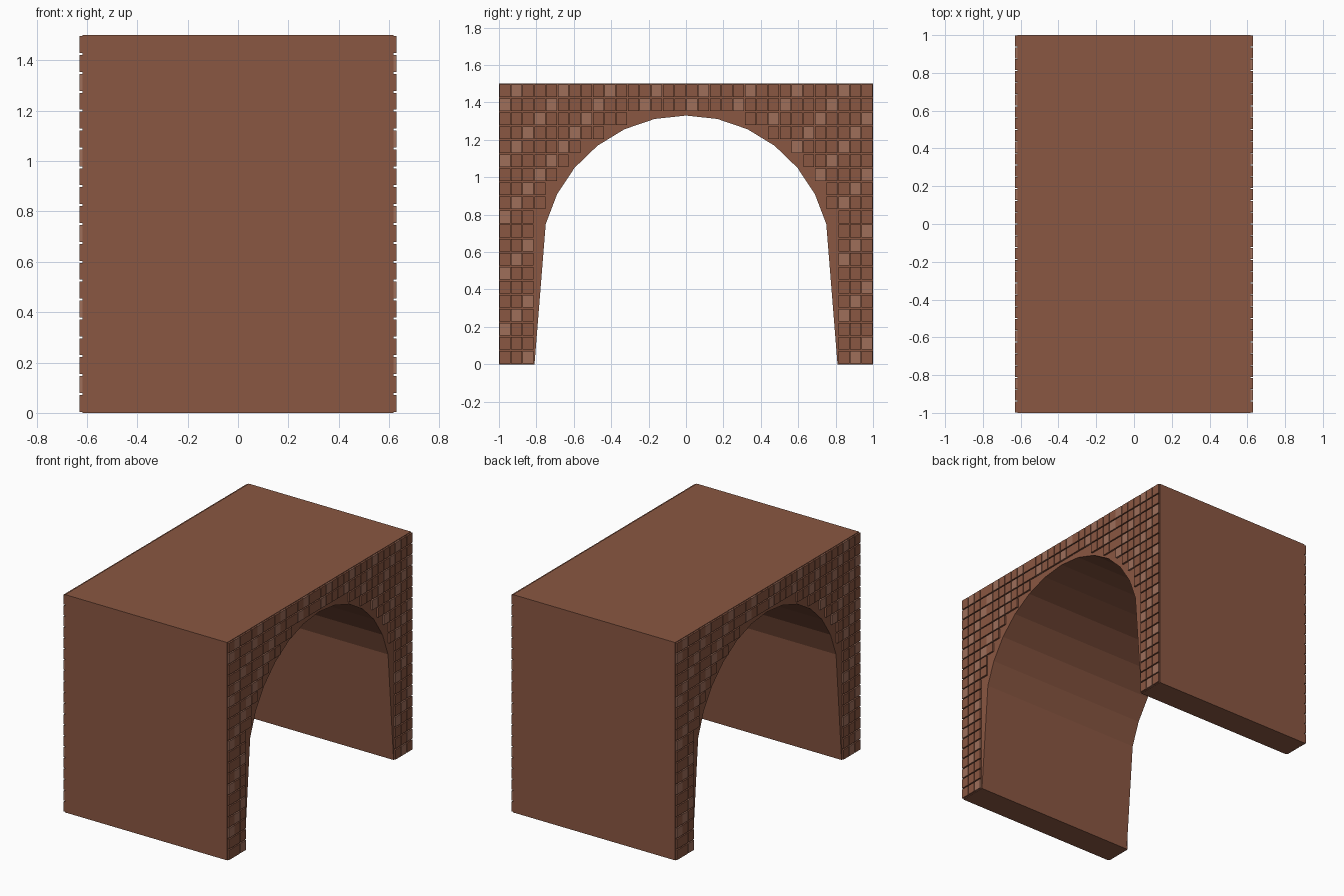
import bpy, bmesh, math
from mathutils import Matrix

if "Cube" in bpy.data.objects:
    bpy.data.objects.remove(bpy.data.objects["Cube"])

CORE_X, FACE_X = 0.618, 0.63        # half depth of the core and of the brick faces
COLS, ROWS = 32, 20
BW, BH, GAP = 2 / COLS, 1.5 / ROWS, 0.008
RADIUS, CENTRE_Z = 0.775, 0.555     # arch circle
SPRING_Y, SPRING_Z, FOOT_Y = 0.75, 0.75, 0.81


def material(name, rgb):
    m = bpy.data.materials.new(name)
    m.diffuse_color = (*rgb, 1)
    m.use_nodes = True
    m.node_tree.nodes["Principled BSDF"].inputs["Base Color"].default_value = m.diffuse_color
    return m


brick_red = material("brick_red", (0.254, 0.095, 0.054))
brick_pale = material("brick_pale", (0.342, 0.156, 0.102))


def finish(bm, name, mats):
    bmesh.ops.recalc_face_normals(bm, faces=bm.faces)
    me = bpy.data.meshes.new(name)
    bm.to_mesh(me)
    bm.free()
    for m in mats:
        me.materials.append(m)
    ob = bpy.data.objects.new(name, me)
    bpy.context.collection.objects.link(ob)
    return ob


# Tunnel core: block outline with arched opening, extruded along x
a0 = math.atan2(SPRING_Z - CENTRE_Z, SPRING_Y)
SEG = 12
arch = [(FOOT_Y, 0)]
for i in range(SEG + 1):
    a = a0 + (math.pi - 2 * a0) * i / SEG
    arch.append((RADIUS * math.cos(a), CENTRE_Z + RADIUS * math.sin(a)))
arch.append((-FOOT_Y, 0))
outline = [(-1, 0), (-1, 1.5), (1, 1.5), (1, 0)] + arch

bm = bmesh.new()
face = bm.faces.new([bm.verts.new((-CORE_X, y, z)) for y, z in outline])
ext = bmesh.ops.extrude_face_region(bm, geom=[face])
new_verts = [g for g in ext["geom"] if isinstance(g, bmesh.types.BMVert)]
bmesh.ops.translate(bm, verts=new_verts, vec=(2 * CORE_X, 0, 0))
bmesh.ops.triangulate(bm, faces=[f for f in bm.faces if len(f.verts) > 4])
finish(bm, "tunnel_core", [brick_red])


def clear_of_arch(y, z):
    y = abs(y)
    if z < SPRING_Z:
        return y >= FOOT_Y + (SPRING_Y - FOOT_Y) * z / SPRING_Z
    return math.hypot(y, z - CENTRE_Z) >= RADIUS


# Brick facing: raised bricks wherever a whole brick fits outside the arch
def brick_facing(name, turn):
    bm = bmesh.new()
    thick = FACE_X - CORE_X + 0.004
    for row in range(ROWS):
        z = 1.5 - (row + 0.5) * BH
        for col in range(COLS):
            y = -1 + (col + 0.5) * BW
            inner = abs(y) - BW / 2
            if not (clear_of_arch(inner, z - BH / 2) and clear_of_arch(inner, z + BH / 2)):
                continue
            mat = (Matrix.Rotation(turn, 4, 'Z')
                   @ Matrix.Translation((FACE_X - thick / 2, y, z))
                   @ Matrix.Diagonal((thick, BW - GAP / 2, BH - GAP, 1)))
            cube = bmesh.ops.create_cube(bm, size=1, matrix=mat)
            # diagonal bands of pale bricks
            if (col + row) % 4 == 1:
                for f in {f for v in cube["verts"] for f in v.link_faces}:
                    f.material_index = 1
    finish(bm, name, [brick_red, brick_pale])


brick_facing("right_brick_facing", 0)
brick_facing("left_brick_facing", math.pi)
